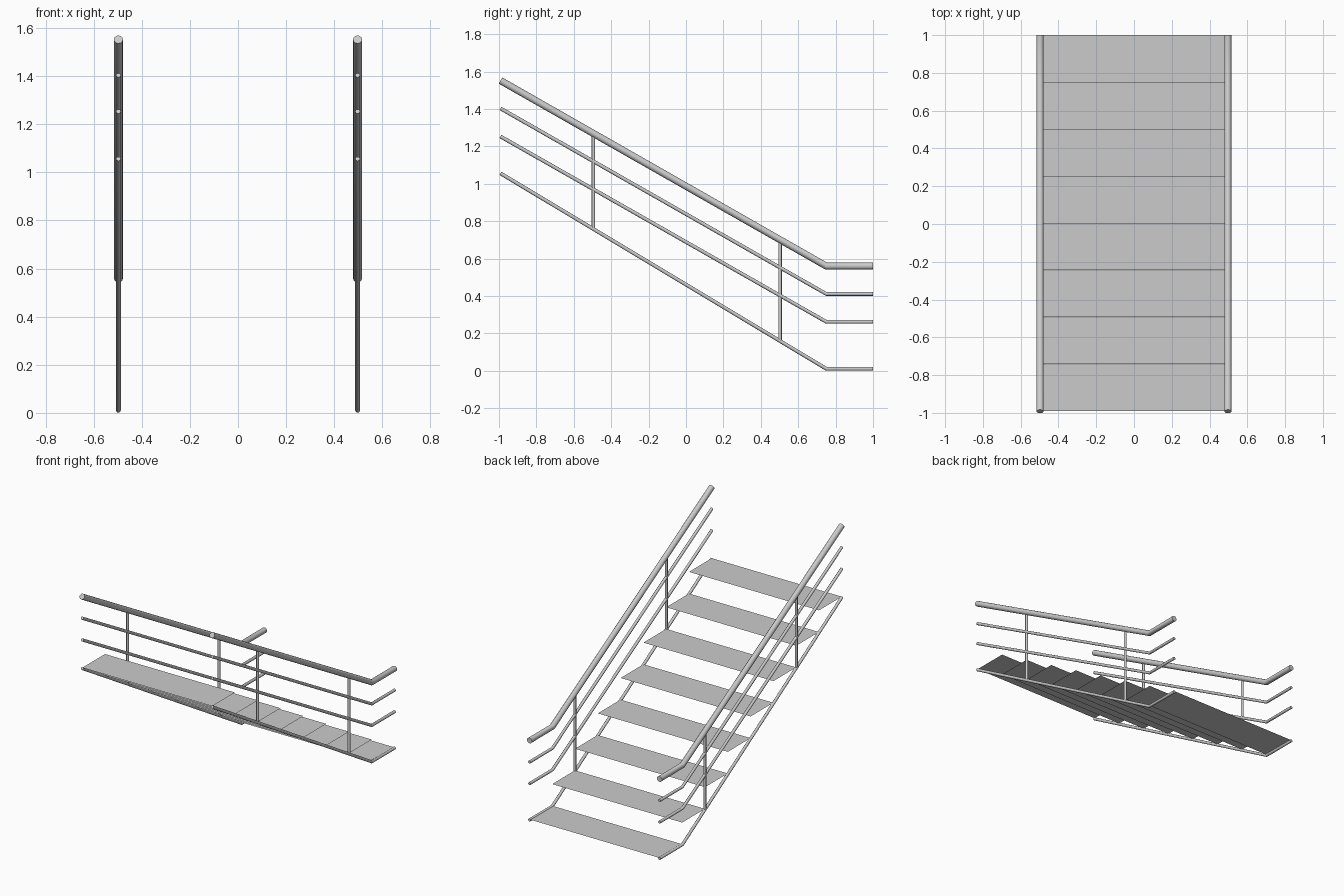
import bpy, math

if "Cube" in bpy.data.objects:
    bpy.data.objects.remove(bpy.data.objects["Cube"])


def tube(name, points, radius):
    """Round capped bar following a polyline, turned into a mesh."""
    curve = bpy.data.curves.new(name, 'CURVE')
    curve.dimensions = '3D'
    curve.bevel_depth = radius
    curve.bevel_resolution = 4
    curve.use_fill_caps = True
    spline = curve.splines.new('POLY')
    spline.points.add(len(points) - 1)
    for p, co in zip(spline.points, points):
        p.co = (*co, 1)
    obj = bpy.data.objects.new(name, curve)
    bpy.context.collection.objects.link(obj)
    bpy.ops.object.select_all(action='DESELECT')
    obj.select_set(True)
    bpy.context.view_layer.objects.active = obj
    bpy.ops.object.convert(target='MESH')
    bpy.ops.object.shade_smooth_by_angle(angle=math.radians(40))
    return bpy.context.object


# bars on each side: name, z at upper end, z at lower landing, radius
BARS = [("stringer", 1.056, 0.011, 0.01),
        ("lower_rail", 1.253, 0.262, 0.01),
        ("middle_rail", 1.403, 0.411, 0.01),
        ("handrail", 1.552, 0.56, 0.019)]

for side, x in (("left", -0.497), ("right", 0.497)):
    for name, top, bottom, r in BARS:
        tube(f"{side}_{name}",
             [(x, -0.992, top), (x, 0.75, bottom), (x, 1, bottom)], r)
    # upright posts from stringer to handrail
    for label, y, z0, z1 in (("upper", -0.495, 0.76, 1.27),
                             ("lower", 0.503, 0.16, 0.70)):
        tube(f"{side}_{label}_post", [(x, y, z0), (x, y, z1)], 0.009)

# thin flat treads
for i in range(8):
    y0 = 0.752 - 0.249 * i
    z = 0.015 + 0.1493 * i
    mesh = bpy.data.meshes.new(f"tread_{i + 1}")
    mesh.from_pydata([(-0.497, y0, z), (0.497, y0, z),
                      (0.497, y0 + 0.248, z), (-0.497, y0 + 0.248, z)],
                     [], [(0, 1, 2, 3)])
    bpy.context.collection.objects.link(
        bpy.data.objects.new(f"tread_{i + 1}", mesh))
